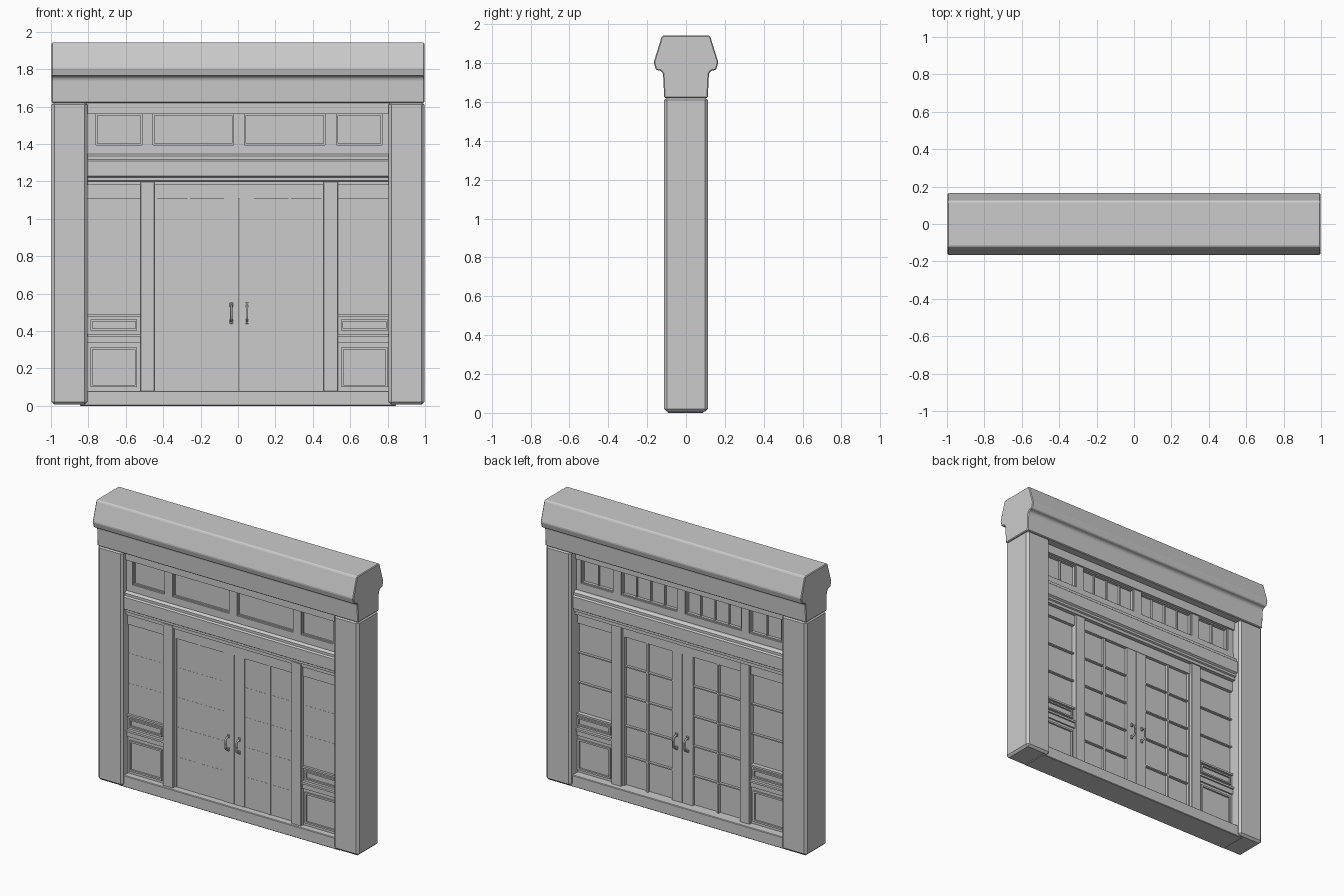
import bpy, bmesh
from mathutils import Vector

if "Cube" in bpy.data.objects:
    bpy.data.objects.remove(bpy.data.objects["Cube"], do_unlink=True)

grey = bpy.data.materials.new("plain_grey")
grey.use_nodes = True
GREY = (0.6, 0.6, 0.6, 1)
grey.diffuse_color = GREY
grey.node_tree.nodes["Principled BSDF"].inputs["Base Color"].default_value = GREY

CX = 0.006           # centre line of the doors
FRONT, BACK = -0.065, 0.045   # faces of the infill framing


def finish(name, bm, bevel=0):
    bmesh.ops.recalc_face_normals(bm, faces=bm.faces)
    me = bpy.data.meshes.new(name)
    bm.to_mesh(me)
    bm.free()
    me.materials.append(grey)
    ob = bpy.data.objects.new(name, me)
    bpy.context.collection.objects.link(ob)
    if bevel:
        mod = ob.modifiers.new("Bevel", 'BEVEL')
        mod.width = bevel
        mod.segments = 1
    return ob


def box(name, x, y, z, bevel=0):
    bm = bmesh.new()
    bmesh.ops.create_cube(bm, size=1)
    for v in bm.verts:
        v.co = Vector([(r[0] + r[1]) / 2 + c * (r[1] - r[0]) for r, c in zip((x, y, z), v.co)])
    return finish(name, bm, bevel)


def extrude_x(name, profile, x, bevel=0):
    """Sweep a closed (y, z) profile along x."""
    bm = bmesh.new()
    face = bm.faces.new([bm.verts.new((x[0], y, z)) for y, z in profile])
    out = bmesh.ops.extrude_face_region(bm, geom=[face])
    moved = [g for g in out["geom"] if isinstance(g, bmesh.types.BMVert)]
    bmesh.ops.translate(bm, verts=moved, vec=(x[1] - x[0], 0, 0))
    return finish(name, bm, bevel)


def frame(name, x, y, z, w):
    """Rectangular picture-frame moulding."""
    box(name + "_bottom", x, y, (z[0], z[0] + w))
    box(name + "_top", x, y, (z[1] - w, z[1]))
    box(name + "_side_a", (x[0], x[0] + w), y, z)
    box(name + "_side_b", (x[1] - w, x[1]), y, z)


def span(side, a, b):
    """x range at distances a..b from the centre line on one side."""
    return tuple(sorted((CX + side * a, CX + side * b)))


def bars(name, x, z, count, vertical, y=(-0.047, 0.03), w=0.008):
    """Evenly spaced glazing bars across an opening."""
    lo, hi = x if vertical else z
    for i in range(1, count):
        c = lo + (hi - lo) * i / count
        r = (c - w / 2, c + w / 2)
        box(f"{name}_{i}", r if vertical else x, y, z if vertical else r)


# Lintel with flared capping
half = [(0.112, 1.62), (0.118, 1.745), (0.128, 1.76), (0.155, 1.765),
        (0.166, 1.805), (0.127, 1.93), (0.12, 1.942)]
extrude_x("lintel_cap", half + [(-y, z) for y, z in reversed(half)], (-0.996, 0.996), 0.005)

# Pillars and threshold
for side, tag in ((-1, "right"), (1, "left")):
    box(tag + "_pillar", tuple(sorted((side * 0.805, side * 0.996))),
        (-0.112, 0.112), (0.006, 1.625), 0.015)
box("threshold", (-0.845, 0.845), (-0.095, 0.09), (0, 0.08), 0.004)

# Transom framing and glass
X = (-0.82, 0.82)
box("transom_top_rail", X, (FRONT - 0.012, BACK + 0.012), (1.56, 1.63))
box("transom_bottom_rail", X, (FRONT, BACK), (1.335, 1.395))
box("transom_glass", X, (-0.045, 0.015), (1.38, 1.58))
for side, tag in ((-1, "right"), (1, "left")):
    box(tag + "_transom_mullion", span(side, 0.46, 0.52), (FRONT, BACK), (1.39, 1.57))
    box(tag + "_transom_jamb", span(side, 0.765, 0.81), (FRONT, BACK), (1.39, 1.57))
    for label, a, b, n in (("inner", 0.03, 0.46, 4), ("outer", 0.52, 0.765, 2)):
        x = span(side, a, b)
        frame(f"{tag}_{label}_transom_bead", x, (-0.055, 0.035), (1.395, 1.56), 0.008)
        bars(f"{tag}_{label}_transom_bar", x, (1.395, 1.56), n, True, (-0.04, 0.028))
box("centre_transom_mullion", (CX - 0.03, CX + 0.03), (FRONT, BACK), (1.39, 1.57))

# Moulded cross beam, stepped on both faces
step = [(0.072, 1.18), (0.072, 1.2), (0.082, 1.205), (0.082, 1.22), (0.095, 1.228),
        (0.095, 1.31), (0.085, 1.318), (0.085, 1.335), (0.07, 1.345)]
extrude_x("cross_beam", [(y - 0.01, z) for y, z in step]
          + [(-y, z) for y, z in reversed(step)], X)

# Rail above the doors
box("door_head", X, (-0.055, 0.035), (1.108, 1.2))

for side, tag in ((-1, "right"), (1, "left")):
    # Posts between doors and side lights
    box(tag + "_post", span(side, 0.452, 0.528), (FRONT - 0.01, BACK + 0.008), (0.07, 1.2), 0.003)

    # Door leaf: flush stiles and rails around the glass
    leaf = span(side, 0.003, 0.452)
    box(tag + "_door_glass", leaf, (-0.046, 0.012), (0.08, 1.11))
    box(tag + "_door_meeting_stile", span(side, 0.002, 0.08), (-0.05, 0.032), (0.08, 1.108))
    box(tag + "_door_hinge_stile", span(side, 0.44, 0.455), (-0.05, 0.032), (0.08, 1.108))
    box(tag + "_door_centre_bar", span(side, 0.263, 0.277), (-0.05, 0.03), (0.08, 1.108))
    bars(tag + "_door_bar", leaf, (0.08, 1.108), 5, False)

    # Side light above a panelled base
    light = span(side, 0.528, 0.815)
    box(tag + "_side_glass", light, (-0.046, 0.012), (0.48, 1.12))
    bars(tag + "_side_bar", light, (0.49, 1.108), 3, False)
    box(tag + "_base_panel", light, (-0.05, 0.03), (0.07, 0.485))
    box(tag + "_base_sill", light, (-0.062, 0.042), (0.475, 0.488))
    box(tag + "_base_moulding", light, (-0.07, 0.05), (0.37, 0.384))
    box(tag + "_base_rail", light, (-0.06, 0.04), (0.335, 0.372))
    inner = span(side, 0.545, 0.795)
    frame(tag + "_small_panel", inner, (-0.062, 0.042), (0.403, 0.462), 0.01)
    frame(tag + "_large_panel", inner, (-0.062, 0.042), (0.1, 0.312), 0.012)

    # Pull handles on both faces of each leaf
    hx = CX + side * 0.042
    for face, y0, d in (("front", -0.05, -1), ("back", 0.032, 1)):
        curve = bpy.data.curves.new(f"{tag}_{face}_handle", 'CURVE')
        curve.dimensions = '3D'
        curve.bevel_depth = 0.006
        curve.bevel_resolution = 2
        curve.resolution_u = 4
        curve.use_fill_caps = True
        spline = curve.splines.new('BEZIER')
        path = [(0, 0.45), (0.032, 0.462), (0.036, 0.495), (0.032, 0.528), (0, 0.54)]
        spline.bezier_points.add(len(path) - 1)
        for p, (out, z) in zip(spline.bezier_points, path):
            p.co = (hx, y0 + d * out, z)
            p.handle_left_type = p.handle_right_type = 'AUTO'
        curve.materials.append(grey)
        bpy.context.collection.objects.link(bpy.data.objects.new(curve.name, curve))
        for end, z in (("lower", 0.45), ("upper", 0.54)):
            box(f"{tag}_{face}_{end}_handle_plate", (hx - 0.009, hx + 0.009),
                tuple(sorted((y0, y0 + d * 0.008))), (z - 0.012, z + 0.012), 0.002)
